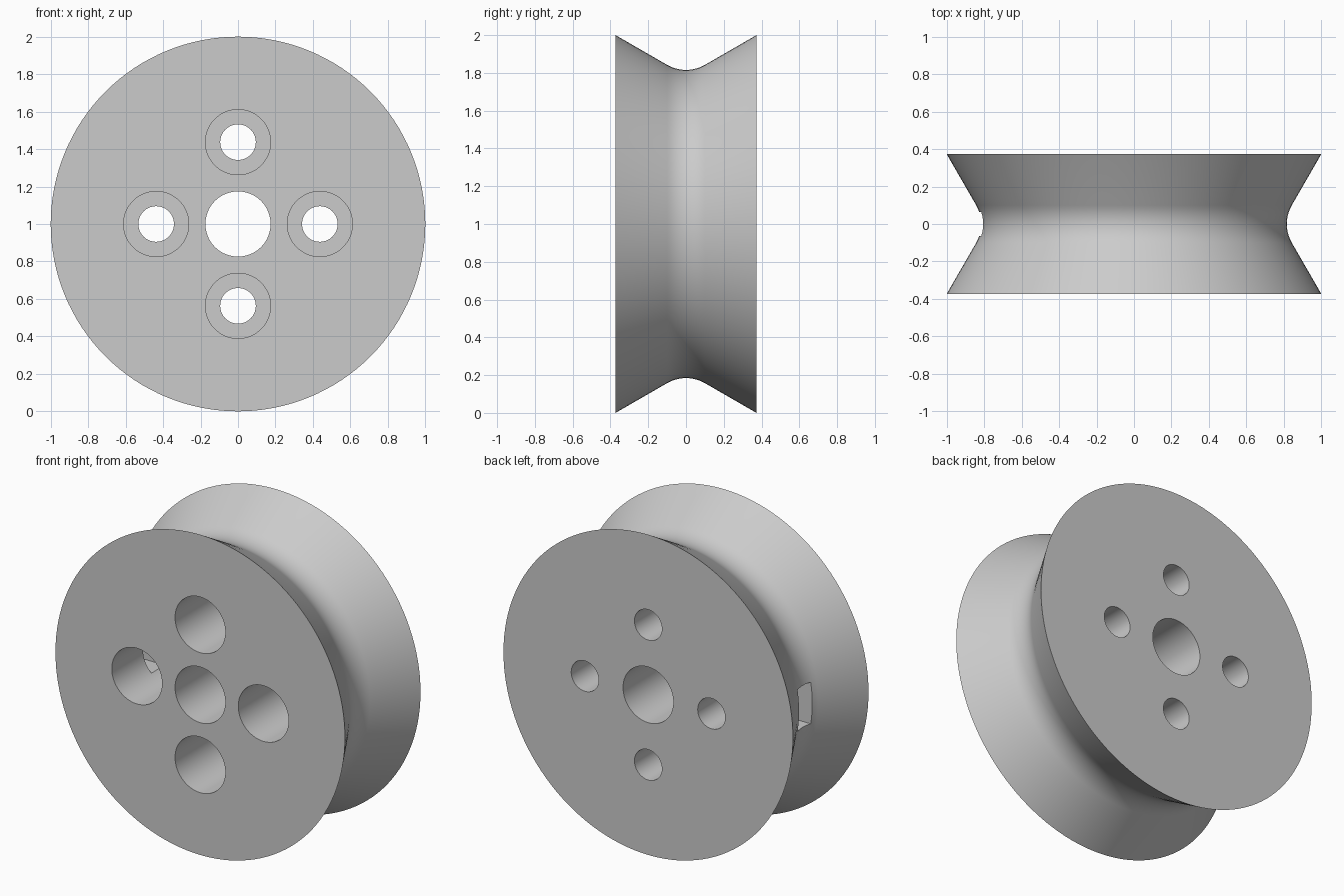
import bpy
import bmesh
from math import sin, cos, tan, pi, radians
from mathutils import Vector

cube = bpy.data.objects.get("Cube")
if cube:
    bpy.data.objects.remove(cube, do_unlink=True)

HALF = 0.373      # half thickness
FLOOR = 0.09      # depth position of the counterbore floors
BORE = 0.174
BOLT = 0.095
SPACING = 0.437
GROOVE = 0.2      # fillet radius of the groove
SLOPE = radians(30)

grey = bpy.data.materials.new("light_grey")
grey.use_nodes = True
grey.diffuse_color = (0.6, 0.6, 0.6, 1)
grey.node_tree.nodes["Principled BSDF"].inputs["Base Color"].default_value = (0.6, 0.6, 0.6, 1)


def add_object(name, bm):
    bmesh.ops.recalc_face_normals(bm, faces=bm.faces)
    mesh = bpy.data.meshes.new(name)
    bm.to_mesh(mesh)
    bm.free()
    mesh.materials.append(grey)
    obj = bpy.data.objects.new(name, mesh)
    bpy.context.collection.objects.link(obj)
    return obj


def lathe(name, profile, segments, cx=0, cz=1):
    """Closed solid turned about the y axis from (y, radius) points."""
    bm = bmesh.new()
    rings = []
    for y, r in profile:
        angles = [2 * pi * i / segments for i in range(segments)]
        rings.append([bm.verts.new((cx + r * cos(a), y, cz + r * sin(a))) for a in angles])
    for a, b in zip(rings, rings[1:]):
        for i in range(segments):
            j = (i + 1) % segments
            bm.faces.new((a[i], a[j], b[j], b[i]))
    bm.faces.new(rings[0])
    bm.faces.new(rings[-1])
    return add_object(name, bm)


# Wheel body: two conical flanges meeting in a rounded groove
arc_centre = 1 - HALF * tan(SLOPE) + GROOVE / cos(SLOPE)
steps = 10
arc = []
for i in range(steps + 1):
    a = SLOPE * (2 * i / steps - 1)
    arc.append((GROOVE * sin(a), arc_centre - GROOVE * cos(a)))
wheel = lathe("grooved_wheel", [(-HALF, 1)] + arc + [(HALF, 1)], 128)

# Cutters: axle bore and four stepped bolt holes
cutters = [lathe("axle_cutter", [(-0.5, BORE), (0.5, BORE)], 64)]
for i in range(4):
    a = i * pi / 2
    cutters.append(lathe("bolt_cutter",
                         [(-0.5, BORE), (FLOOR, BORE), (FLOOR, BOLT), (0.5, BOLT)],
                         64, SPACING * cos(a), 1 + SPACING * sin(a)))

# Cutter: rectangular slot from the groove into one bolt hole
bm = bmesh.new()
bmesh.ops.create_cube(bm, size=1)
bmesh.ops.scale(bm, vec=Vector((0.5, 0.13, 0.26)), verts=bm.verts)
bmesh.ops.translate(bm, vec=Vector((-0.72, 0, 1)), verts=bm.verts)
cutters.append(add_object("slot_cutter", bm))

# Cut everything, then discard the cutters
bpy.ops.object.select_all(action='DESELECT')
wheel.select_set(True)
bpy.context.view_layer.objects.active = wheel
for cutter in cutters:
    cutter.hide_render = True
    mod = wheel.modifiers.new("cut", 'BOOLEAN')
    mod.operation = 'DIFFERENCE'
    mod.solver = 'EXACT'
    mod.object = cutter
    bpy.ops.object.modifier_apply(modifier=mod.name)
for cutter in cutters:
    bpy.data.objects.remove(cutter, do_unlink=True)

bpy.ops.object.shade_smooth_by_angle(angle=radians(30))
